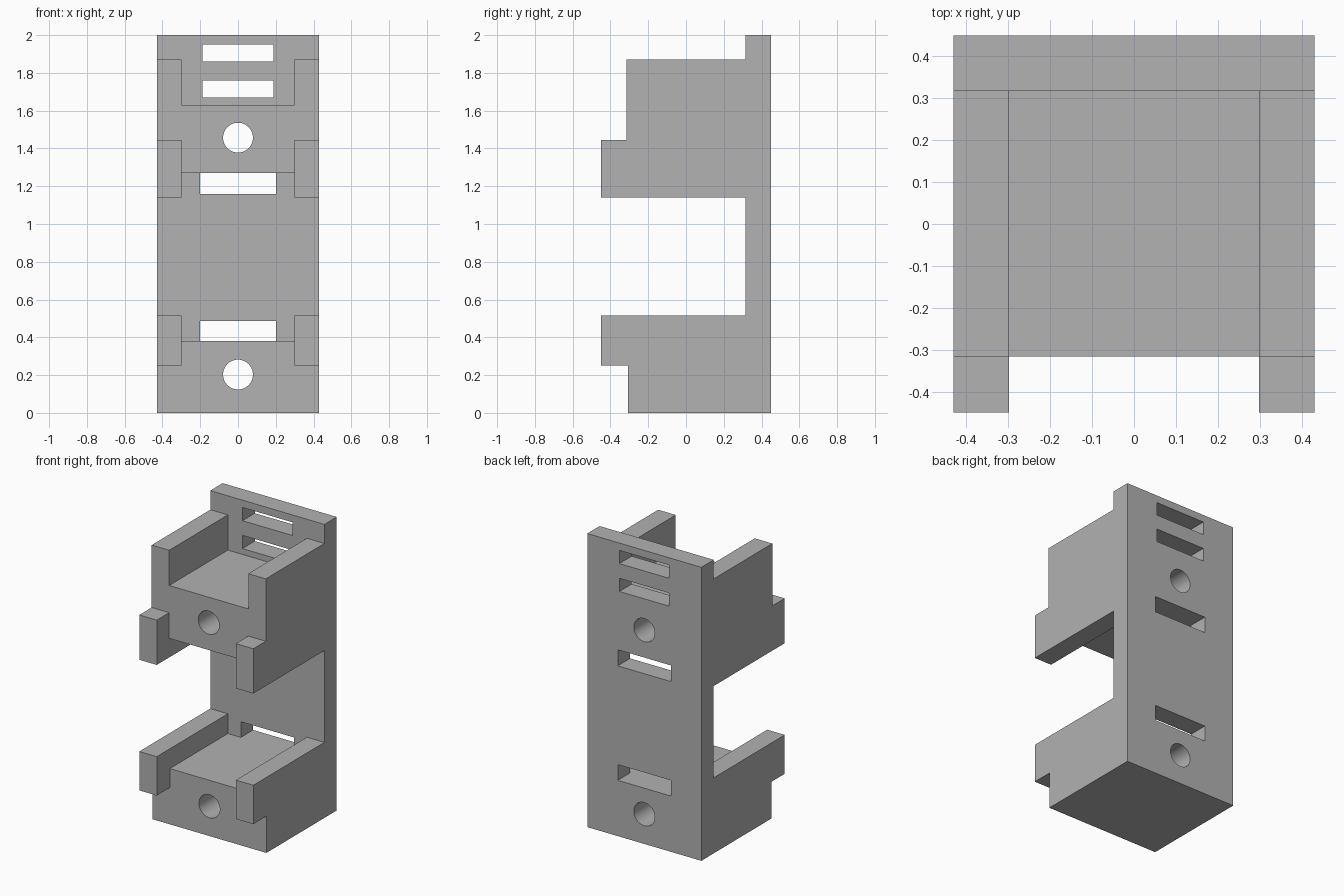
import bpy
import bmesh
import math

cube = bpy.data.objects.get("Cube")
if cube:
    bpy.data.objects.remove(cube, do_unlink=True)

HALF_W, INNER_W = 0.43, 0.298
FRONT, BACK, PLATE = -0.449, 0.449, 0.316
UPPER_FACE, LOWER_FACE = -0.315, -0.308
LOWER_TOP, UPPER_BOTTOM, UPPER_TOP = 0.38, 1.27, 1.63

grey = bpy.data.materials.new("plain grey")
grey.use_nodes = True
colour = (0.445, 0.445, 0.445, 1)
grey.diffuse_color = colour
grey.node_tree.nodes["Principled BSDF"].inputs["Base Color"].default_value = colour


def make_object(name, bm):
    bmesh.ops.recalc_face_normals(bm, faces=bm.faces)
    mesh = bpy.data.meshes.new(name)
    bm.to_mesh(mesh)
    bm.free()
    mesh.materials.append(grey)
    obj = bpy.data.objects.new(name, mesh)
    bpy.context.collection.objects.link(obj)
    return obj


def extruded_profile(name, points, half_width):
    bm = bmesh.new()
    face = bm.faces.new([bm.verts.new((-half_width, y, z)) for y, z in points])
    ext = bmesh.ops.extrude_face_region(bm, geom=[face])
    verts = [v for v in ext["geom"] if isinstance(v, bmesh.types.BMVert)]
    bmesh.ops.translate(bm, verts=verts, vec=(2 * half_width, 0, 0))
    return make_object(name, bm)


def box(name, half_width, y0, y1, z0, z1):
    return extruded_profile(name, [(y0, z0), (y1, z0), (y1, z1), (y0, z1)], half_width)


def round_hole(name, z):
    bm = bmesh.new()
    bmesh.ops.create_cone(bm, cap_ends=True, segments=48, radius1=0.079,
                          radius2=0.079, depth=2)
    obj = make_object(name, bm)
    obj.rotation_euler.x = math.radians(90)
    obj.location.z = z
    return obj


# Holder body: the side outline across the full width
holder = extruded_profile("holder_body", [
    (BACK, 0), (BACK, 2), (PLATE, 2), (PLATE, 1.87), (UPPER_FACE, 1.87),
    (UPPER_FACE, 1.445), (FRONT, 1.445), (FRONT, 1.14), (PLATE, 1.14),
    (PLATE, 0.515), (FRONT, 0.515), (FRONT, 0.25), (LOWER_FACE, 0.25),
    (LOWER_FACE, 0)], HALF_W)

# Channels between the side walls, and the gaps between the front lugs
cutters = [
    box("top_channel", INNER_W, -1, PLATE, UPPER_TOP, 2.2),
    box("middle_channel", INNER_W, -1, PLATE, LOWER_TOP, UPPER_BOTTOM),
    box("upper_lug_gap", INNER_W, -1, UPPER_FACE, 1, 1.6),
    box("lower_lug_gap", INNER_W, -1, LOWER_FACE, 0.1, 0.7),
]
# Strap slots through the back plate
for half, z0, z1 in [(0.188, 1.86, 1.95), (0.188, 1.67, 1.76),
                     (0.2, 1.16, UPPER_BOTTOM), (0.2, LOWER_TOP, 0.487)]:
    cutters.append(box("slot_cutter", half, 0.25, 1, z0, z1))
# Screw holes through both blocks
cutters += [round_hole("hole_cutter", z) for z in (1.457, 0.203)]

for cutter in cutters:
    cutter.hide_render = True
    mod = holder.modifiers.new(cutter.name, "BOOLEAN")
    mod.operation = "DIFFERENCE"
    mod.solver = "EXACT"
    mod.object = cutter

# Bake the cuts and drop the cutters
bpy.context.view_layer.update()
graph = bpy.context.evaluated_depsgraph_get()
result = bpy.data.meshes.new_from_object(holder.evaluated_get(graph))
holder.modifiers.clear()
holder.data = result
result.name = "holder_body"
for cutter in cutters:
    bpy.data.objects.remove(cutter, do_unlink=True)

# Smooth hole walls, sharp box edges
bpy.ops.object.select_all(action="DESELECT")
holder.select_set(True)
bpy.context.view_layer.objects.active = holder
bpy.ops.object.shade_smooth_by_angle(angle=math.radians(30))
